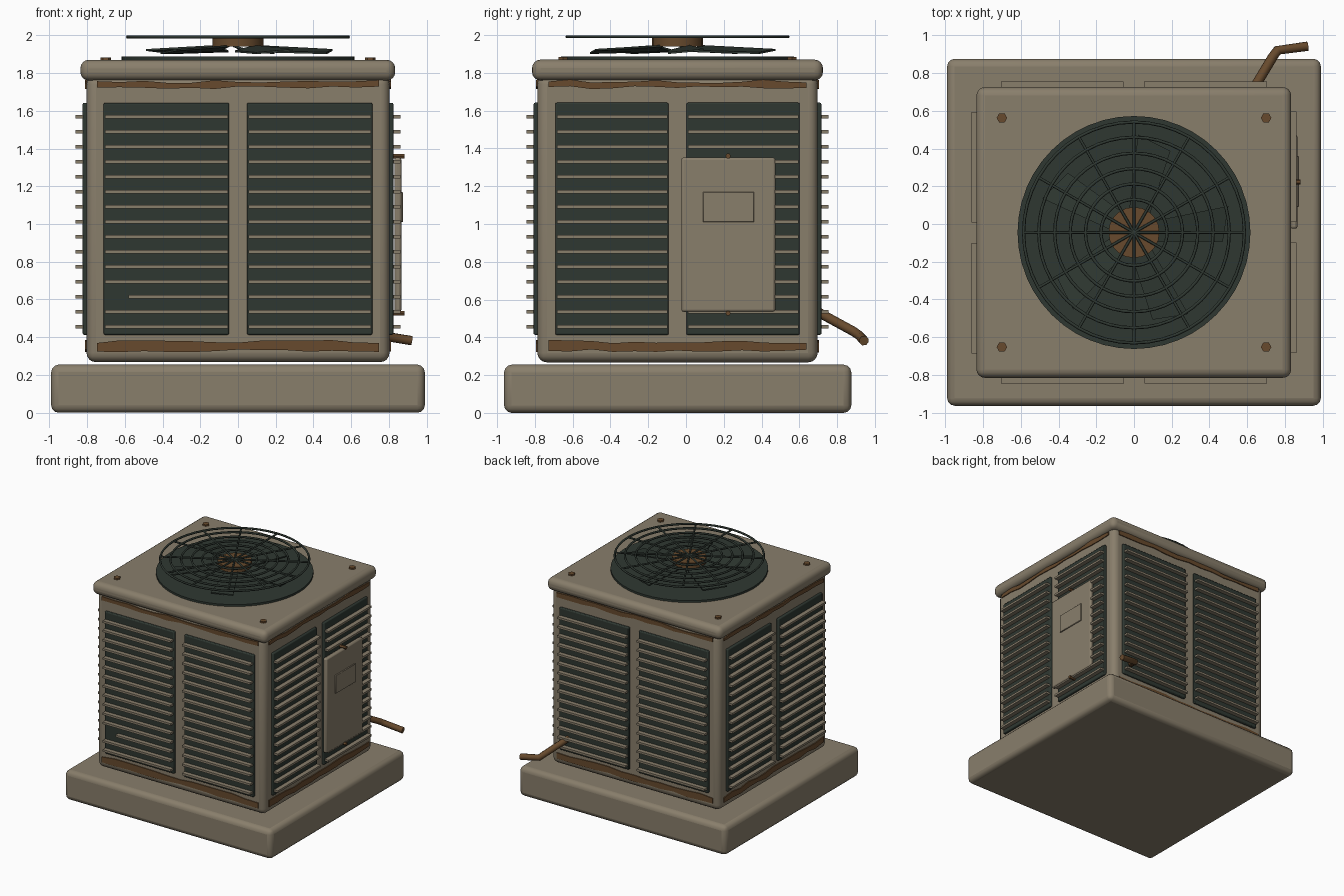
import bpy, bmesh, math, random
from mathutils import Vector, Matrix

if "Cube" in bpy.data.objects:
    bpy.data.objects.remove(bpy.data.objects["Cube"])

random.seed(4)
CY = -0.045            # centre of the cabinet in y
HX, HY = 0.803, 0.742  # cabinet half sizes


def material(name, rgb):
    m = bpy.data.materials.new(name)
    m.diffuse_color = (*rgb, 1)
    m.use_nodes = True
    m.node_tree.nodes["Principled BSDF"].inputs["Base Color"].default_value = m.diffuse_color
    return m


TAN = material("weathered_tan", (0.25, 0.21, 0.148))
GREEN = material("dark_green", (0.028, 0.039, 0.031))
RUST = material("rust_brown", (0.135, 0.068, 0.026))


def finish(name, bm, mat, bevel=0, segs=3, smooth=True):
    bmesh.ops.recalc_face_normals(bm, faces=bm.faces)
    me = bpy.data.meshes.new(name)
    bm.to_mesh(me)
    bm.free()
    ob = bpy.data.objects.new(name, me)
    bpy.context.collection.objects.link(ob)
    me.materials.append(mat)
    if bevel:
        mod = ob.modifiers.new("bevel", 'BEVEL')
        mod.width, mod.segments = bevel, segs
    if smooth:
        bpy.ops.object.select_all(action='DESELECT')
        ob.select_set(True)
        bpy.context.view_layer.objects.active = ob
        bpy.ops.object.shade_smooth_by_angle(angle=math.radians(35))
    return ob


def box(bm, lo, hi, m=Matrix()):
    lo, hi = Vector(lo), Vector(hi)
    mat = m @ Matrix.Translation((lo + hi) / 2) @ Matrix.Diagonal((*(hi - lo), 1))
    bmesh.ops.create_cube(bm, size=1, matrix=mat)


def block(name, lo, hi, mat, bevel, segs=3):
    bm = bmesh.new()
    box(bm, lo, hi)
    return finish(name, bm, mat, bevel, segs)


def cyl(bm, r, h, pos, sides, rot=Matrix()):
    bmesh.ops.create_cone(bm, cap_ends=True, segments=sides, radius1=r, radius2=r,
                          depth=h, matrix=Matrix.Translation(pos) @ rot)


# Pad, cabinet and lid
block("concrete_pad", (-0.99, -0.963, 0), (0.99, 0.875, 0.255), TAN, 0.04)
block("cabinet_body", (-HX, CY - HY, 0.268), (HX, CY + HY, 1.79), TAN, 0.05, 4)
block("top_lid", (-0.835, CY - 0.77, 1.76), (0.833, CY + 0.77, 1.87), TAN, 0.045, 4)

# Four sides: local x runs along the wall, local -y points outward
for k, side in enumerate(("front", "right", "back", "left")):
    m = Matrix.Translation((0, CY, 0)) @ Matrix.Rotation(k * math.pi / 2, 4, 'Z')
    d, w = (HY, 0.712) if k % 2 == 0 else (HX, 0.647)
    panels, slats = bmesh.new(), bmesh.new()
    for s in (-1, 1):
        u0, u1 = sorted((s * 0.047, s * w))
        box(panels, (u0, -d - 0.02, 0.413), (u1, -d + 0.03, 1.642), m)
        for i in range(15):
            z = 0.455 + i * 0.0795
            broken = side == "front" and s < 0 and i == 2
            a = -0.58 if broken else u0 + 0.008
            box(slats, (a, -d - 0.057, z - 0.009), (u1 - 0.006, -d, z + 0.009), m)
    finish(side + "_coil_panels", panels, GREEN, 0.008, 2)
    finish(side + "_louvres", slats, TAN, smooth=False)

    # Ragged rust bands along top and bottom of the wall
    bm = bmesh.new()
    for z0, z1 in ((0.328, 0.378), (1.722, 1.757)):
        n, h = 12, w + 0.035
        us = [-h + 2 * h * i / n for i in range(n + 1)]
        low = [(u, z0 + random.uniform(-0.008, 0.008)) for u in us]
        top = [(u, z1 + random.uniform(-0.01, 0.008)) for u in reversed(us)]
        f = bm.faces.new([bm.verts.new(m @ Vector((u, -d + 0.012, z))) for u, z in low + top])
        ext = bmesh.ops.extrude_face_region(bm, geom=[f])["geom"]
        out = m.to_3x3() @ Vector((0, -0.02, 0))
        bmesh.ops.translate(bm, vec=out, verts=[v for v in ext if isinstance(v, bmesh.types.BMVert)])
    finish(side + "_rust_bands", bm, RUST, smooth=False)

# Access door with blank plate and two bolts
block("access_door", (0.828, -0.025, 0.535), (0.866, 0.473, 1.352), TAN, 0.012, 2)
block("door_plate", (0.86, 0.09, 1.01), (0.874, 0.36, 1.17), TAN, 0.003, 1)
bm = bmesh.new()
for z in (0.528, 1.36):
    cyl(bm, 0.014, 0.06, (0.852, 0.223, z), 6, Matrix.Rotation(math.pi / 2, 4, 'Y'))
finish("door_bolts", bm, RUST, smooth=False)

# Lid bolts
bm = bmesh.new()
for x in (-0.7, 0.7):
    for y in (-0.607, 0.607):
        cyl(bm, 0.028, 0.03, (x, y + CY, 1.868), 6, Matrix.Rotation(math.pi / 6, 4, 'Z'))
finish("lid_bolts", bm, RUST, smooth=False)

# Fan well, hub and blades
bm = bmesh.new()
cyl(bm, 0.617, 0.03, (0, CY, 1.872), 48)
finish("fan_well", bm, GREEN)
bm = bmesh.new()
cyl(bm, 0.135, 0.046, (0, CY, 1.963), 20)
finish("fan_hub", bm, RUST)
bm = bmesh.new()
for i in range(5):
    m = Matrix.Translation((0, CY, 0)) @ Matrix.Rotation(i * math.tau / 5, 4, 'Z')
    quad = [(0.1, -0.05, 1.915), (0.47, -0.05, 1.905), (0.5, 0.14, 1.922), (0.1, 0.06, 1.943)]
    rows = [[bm.verts.new(m @ Vector((x, y, z + o))) for x, y, z in quad] for o in (-0.005, 0.005)]
    bm.faces.new(rows[0])
    bm.faces.new(rows[1])
    for j in range(4):
        q = (j + 1) % 4
        bm.faces.new((rows[0][j], rows[0][q], rows[1][q], rows[1][j]))
finish("fan_blades", bm, GREEN, smooth=False)


# Curves swept as round bars
def tube(name, paths, r, mat, res=2):
    cu = bpy.data.curves.new(name, 'CURVE')
    cu.dimensions = '3D'
    cu.bevel_depth, cu.bevel_resolution, cu.use_fill_caps = r, res, True
    for pts, cyclic in paths:
        sp = cu.splines.new('POLY')
        sp.points.add(len(pts) - 1)
        for p, co in zip(sp.points, pts):
            p.co = (*co, 1)
        sp.use_cyclic_u = cyclic
    cu.materials.append(mat)
    ob = bpy.data.objects.new(name, cu)
    bpy.context.collection.objects.link(ob)
    return ob


def polar(r, a, z=1.991):
    return (r * math.cos(a), CY + r * math.sin(a), z)


# Guard rings and spokes over the fan
rings = [([polar(r, j * math.tau / 48) for j in range(48)], True)
         for r in (0.585, 0.505, 0.42, 0.338, 0.257, 0.175)]
tube("guard_rings", rings, 0.0085, GREEN, 1)
spokes = [([polar(0.59, i * math.pi / 6), polar(0.59, i * math.pi / 6 + math.pi)], False) for i in range(6)]
tube("guard_spokes", spokes, 0.0075, GREEN, 1)

# Bent copper pipe leaving the back
tube("copper_pipe", [([(0.6, 0.66, 0.555), (0.735, 0.885, 0.432), (0.76, 0.92, 0.408), (0.92, 0.942, 0.382)], False)],
     0.026, RUST, 2)
